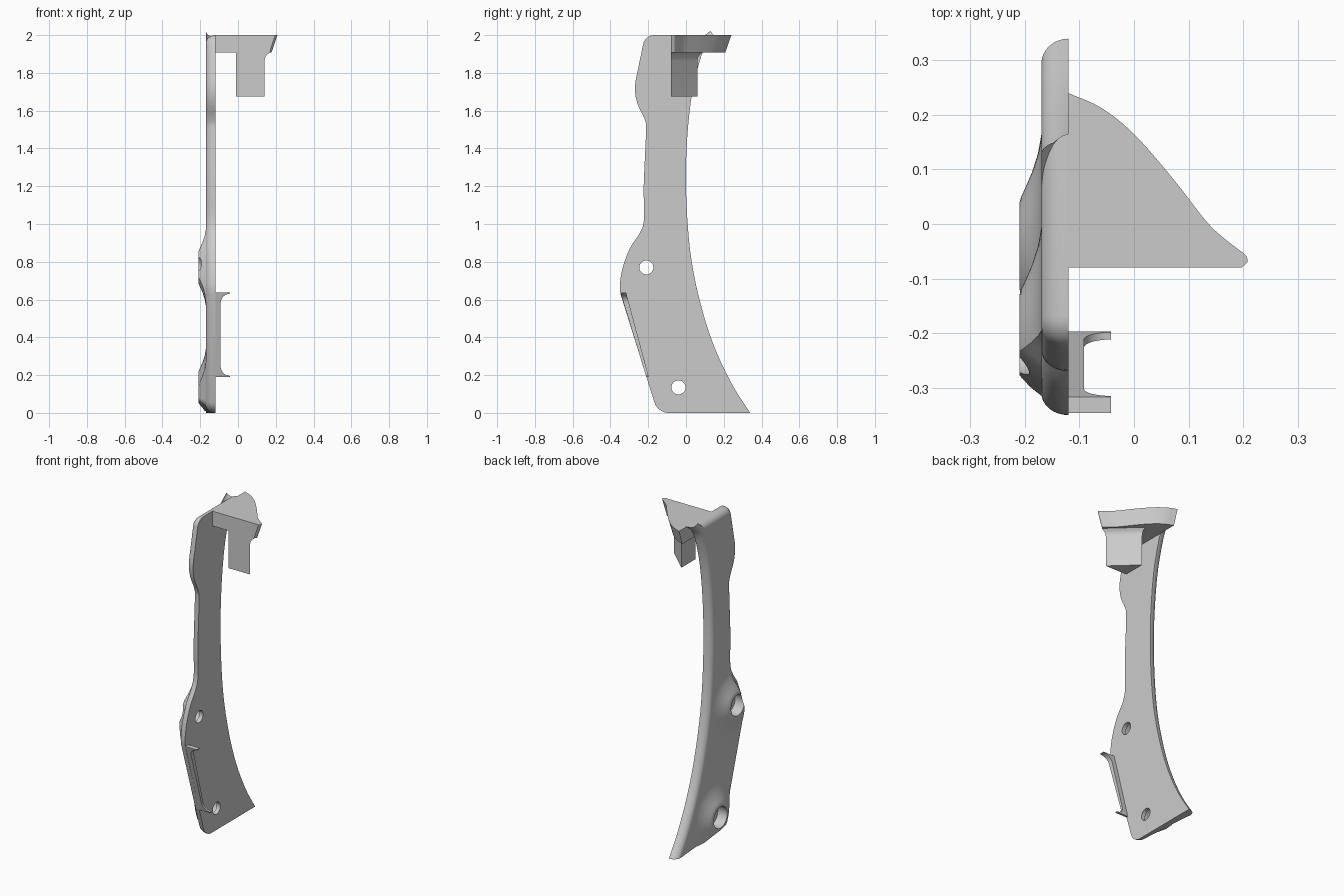
import bpy, bmesh, math
from mathutils import Vector

if "Cube" in bpy.data.objects:
    bpy.data.objects.remove(bpy.data.objects["Cube"], do_unlink=True)

grey = bpy.data.materials.new("plain_grey")
grey.use_nodes = True
grey.diffuse_color = (0.6, 0.6, 0.6, 1)
grey.node_tree.nodes["Principled BSDF"].inputs["Base Color"].default_value = (0.6, 0.6, 0.6, 1)


def loft(name, rings):
    """Closed solid through equal-length rings, capped at both ends."""
    bm = bmesh.new()
    loops = [[bm.verts.new(p) for p in ring] for ring in rings]
    n = len(loops[0])
    for a, b in zip(loops, loops[1:]):
        for i in range(n):
            j = (i + 1) % n
            bm.faces.new((a[i], a[j], b[j], b[i]))
    bm.faces.new(loops[0][::-1])
    bm.faces.new(loops[-1])
    bmesh.ops.recalc_face_normals(bm, faces=bm.faces)
    mesh = bpy.data.meshes.new(name)
    bm.to_mesh(mesh)
    bm.free()
    mesh.materials.append(grey)
    obj = bpy.data.objects.new(name, mesh)
    bpy.context.collection.objects.link(obj)
    return obj


def spline(points, steps=5):
    """Smooth curve through the points, ends included."""
    pts = [Vector(p) for p in points]
    pts = [2 * pts[0] - pts[1]] + pts + [2 * pts[-1] - pts[-2]]
    out = []
    for a, b, c, d in zip(pts, pts[1:], pts[2:], pts[3:]):
        for k in range(steps):
            t = k / steps
            out.append(0.5 * (2 * b + (c - a) * t + (2 * a - 5 * b + 4 * c - d) * t ** 2
                              + (3 * b - a - 3 * c + d) * t ** 3))
    return out + [pts[-2]]


def fillet(before, corner, after, radius, steps=7):
    """Arc rounding one corner of a profile."""
    c = Vector(corner)
    u, v = (Vector(before) - c).normalized(), (Vector(after) - c).normalized()
    half = u.angle(v) / 2
    centre = c + (u + v).normalized() * radius / math.sin(half)
    start = c + u * radius / math.tan(half) - centre
    turn = math.pi - 2 * half
    side = (-u).normalized()
    return [centre + start * math.cos(turn * k / steps) + side * radius * math.sin(turn * k / steps)
            for k in range(steps + 1)]


def inset(points, d):
    """Mitred inset; the first point (lower tip) slides along the base."""
    out = []
    for i, p in enumerate(points):
        e1 = (p - points[i - 1]).normalized()
        e2 = (points[(i + 1) % len(points)] - p).normalized()
        n1, n2 = Vector((-e1.y, e1.x)), Vector((-e2.y, e2.x))
        out.append(p + (n1 + n2) * d / (1 + n1.dot(n2)))
    out[0] = points[0] + Vector((-d * 1.15, 0))
    return out


def at_x(points, x):
    return [(x, p.x, p.y) for p in points]


def disc(centre, radius, x, n=64):
    return [(x, centre[0] + radius * math.cos(math.tau * k / n),
             centre[1] + radius * math.sin(math.tau * k / n)) for k in range(n)]


def combine(obj, other, operation):
    mod = obj.modifiers.new(operation.title(), 'BOOLEAN')
    mod.operation, mod.object, mod.solver = operation, other, 'EXACT'
    bpy.context.view_layer.objects.active = obj
    bpy.ops.object.modifier_apply(modifier=mod.name)
    bpy.data.objects.remove(other, do_unlink=True)


# Side outline of the upright, in (y, z)
back = spline([(0.34, 0), (0.25, 0.14), (0.16, 0.325), (0.09, 0.53), (0.03, 0.8), (0.003, 1.1),
               (0.003, 1.4), (0.03, 1.68), (0.075, 1.87), (0.11, 1.95), (0.165, 2)])
front = spline([(-0.25, 1.84), (-0.27, 1.73), (-0.258, 1.64), (-0.217, 1.55), (-0.212, 1.48),
                (-0.224, 1.2), (-0.222, 1.03), (-0.243, 0.955), (-0.295, 0.875), (-0.335, 0.77),
                (-0.35, 0.68), (-0.347, 0.63)])
top_corner = fillet((0, 2), (-0.217, 2), (-0.25, 1.84), 0.06)
low_corner = fillet((-0.347, 0.63), (-0.15, 0), (0, 0), 0.08)
outline = back + top_corner + front + low_corner

# Upright plate with its outer edge rounded
T, IN, R = 0.05, -0.12, 0.04
arc = [math.pi / 2 * k / 8 for k in range(9)]
upright = loft("upright_plate", [at_x(inset(outline, R * (1 - math.cos(a))), IN - T * math.sin(a))
                                 for a in arc])

# Flared screw bosses, trimmed by the chamfered outline
holes = [(-0.21, 0.77), (-0.04, 0.135)]
lower = [p for p in outline if p.y < 1.35]
flare = [(0.215, 0.155), (0.215, 0.168), (0.17, 0.176), (0.135, 0.187), (0.105, 0.2),
         (0.09, 0.207), (0.08, 0.21)]
for i, c in enumerate(holes):
    boss = loft("boss", [disc(c, r, -x) for r, x in flare])
    trim = loft("trim", [at_x(inset(lower, d), x)
                         for d, x in ((0, IN), (0.02, -0.15), (0.065, -0.208), (0.072, -0.22))])
    combine(boss, trim, 'INTERSECT')
    combine(upright, boss, 'UNION')

# Through holes with wide counterbores on the outer side
for c in holes:
    combine(upright, loft("drill", [disc(c, 0.037, x) for x in (-0.3, 0)]), 'DIFFERENCE')
    combine(upright, loft("bore", [disc(c, 0.066, x) for x in (-0.3, -0.145)]), 'DIFFERENCE')

# Top shelf with a curved, undercut back edge
edge = spline([(IN, 0.24), (-0.06, 0.213), (0, 0.165), (0.07, 0.085), (0.13, 0.008),
               (0.16, -0.022), (0.2, -0.053)])
tip = spline([(0.207, -0.06), (0.208, -0.07), (0.197, -0.08)], 3)
shelf_top = edge + tip + [Vector((IN, -0.08))]
shelf = loft("top_shelf", [
    [(p.x, p.y, 2) for p in shelf_top],
    [(IN + (p.x - IN) * 0.905, -0.08 + (p.y + 0.08) * 0.9, 1.908) for p in shelf_top]])

# Triangular post below the shelf, flaring into it
post = loft("hanging_post", [
    [(-0.01, -0.08, z), (-0.01 + 0.15 * s, -0.08, z), (-0.01, -0.08 + 0.14 * s, z)]
    for s, z in ((1, 1.675), (1, 1.865), (1.02, 1.88), (1.08, 1.895), (1.2, 1.908))])

# Edge clip: a strip with a curved lip at each end
Z0, Z1, F = 0.19, 0.637, 0.05
lip = [(-0.042 - F * math.sin(a), F * (1 - math.cos(a)) + 0.006) for a in arc]
section = ([(-0.13, Z0), (-0.042, Z0)] + [(x, Z0 + h) for x, h in lip]
           + [(x, Z1 - h) for x, h in reversed(lip)] + [(-0.042, Z1), (-0.13, Z1)])


def strip_side(low_y, high_y):
    return [(x, low_y + (high_y - low_y) * (z - Z0) / (Z1 - Z0), z) for x, z in section]


clip = loft("edge_clip", [strip_side(-0.21, -0.347), strip_side(-0.197, -0.317)])

# Smooth curved surfaces, keep the edges sharp
for obj in (upright, shelf, post, clip):
    bpy.ops.object.select_all(action='DESELECT')
    obj.select_set(True)
    bpy.context.view_layer.objects.active = obj
    bpy.ops.object.shade_smooth_by_angle(angle=math.radians(30))
